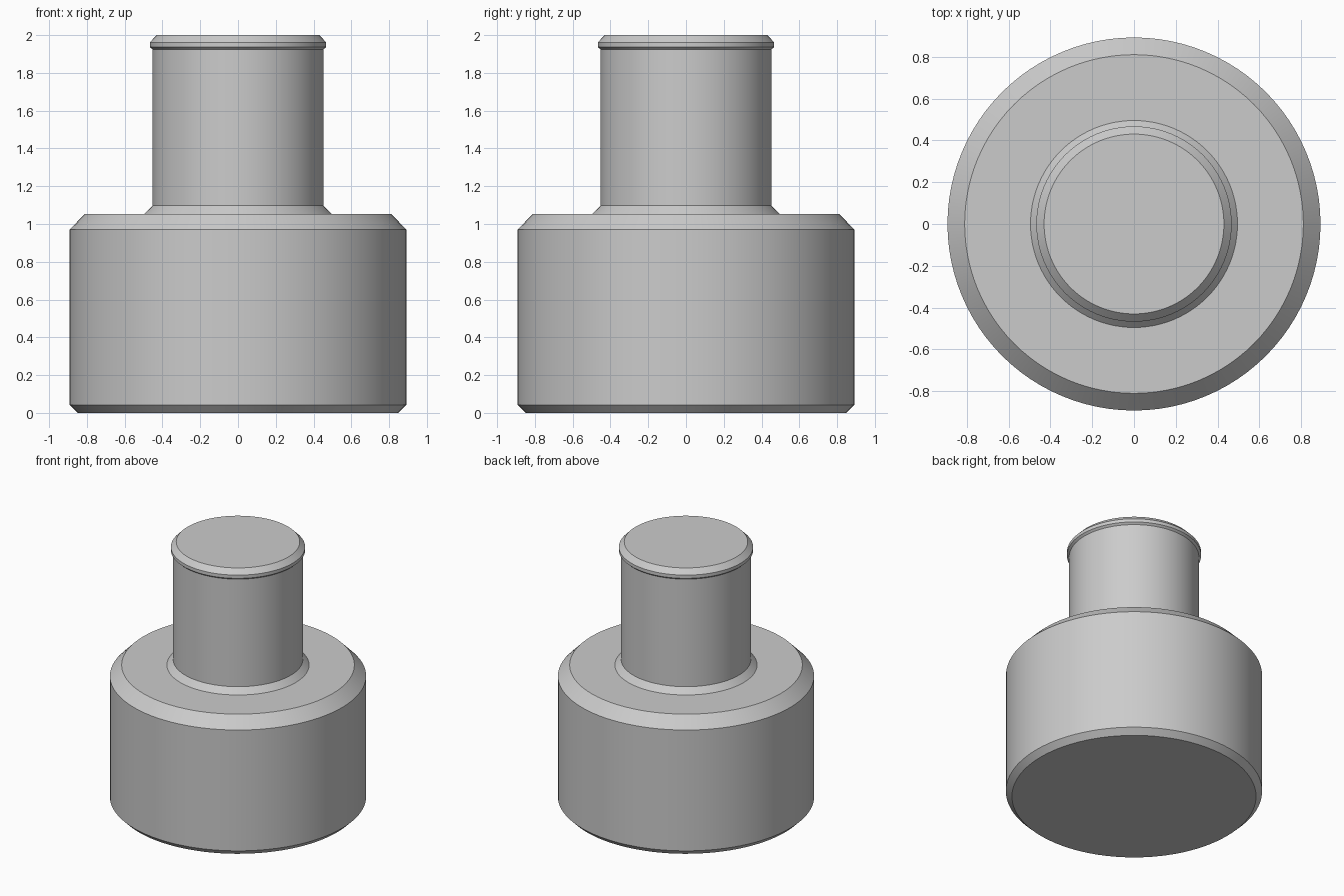
import bpy
import bmesh
import math

cube = bpy.data.objects.get("Cube")
if cube:
    bpy.data.objects.remove(cube, do_unlink=True)

SIDES = 96

# Single grey material
grey = bpy.data.materials.new("plain_grey")
grey.use_nodes = True
colour = (0.6, 0.6, 0.6, 1)
grey.diffuse_color = colour
grey.node_tree.nodes["Principled BSDF"].inputs["Base Color"].default_value = colour


def lathe(name, profile):
    """Revolve (radius, height) points about z and cap both ends."""
    bm = bmesh.new()
    rings = []
    for radius, z in profile:
        ring = []
        for i in range(SIDES):
            a = math.tau * i / SIDES
            ring.append(bm.verts.new((radius * math.cos(a), radius * math.sin(a), z)))
        rings.append(ring)
    for low, high in zip(rings, rings[1:]):
        for i in range(SIDES):
            j = (i + 1) % SIDES
            bm.faces.new((low[i], low[j], high[j], high[i]))
    bm.faces.new(list(reversed(rings[0])))
    bm.faces.new(rings[-1])
    mesh = bpy.data.meshes.new(name)
    bm.to_mesh(mesh)
    bm.free()
    mesh.materials.append(grey)
    obj = bpy.data.objects.new(name, mesh)
    bpy.context.collection.objects.link(obj)
    bpy.ops.object.select_all(action="DESELECT")
    obj.select_set(True)
    bpy.context.view_layer.objects.active = obj
    bpy.ops.object.shade_smooth_by_angle(angle=math.radians(30))
    return obj


# Wide drum with chamfered edges
drum = [(0.85, 0), (0.892, 0.042), (0.892, 0.97), (0.81, 1.054)]
# Sloped foot and straight neck
neck = [(0.495, 1.054), (0.452, 1.098), (0.452, 1.924)]
# Bevelled lip around the top
lip = [(0.467, 1.937), (0.467, 1.962), (0.43, 2.0)]

lathe("stepped_plug", drum + neck + lip)
